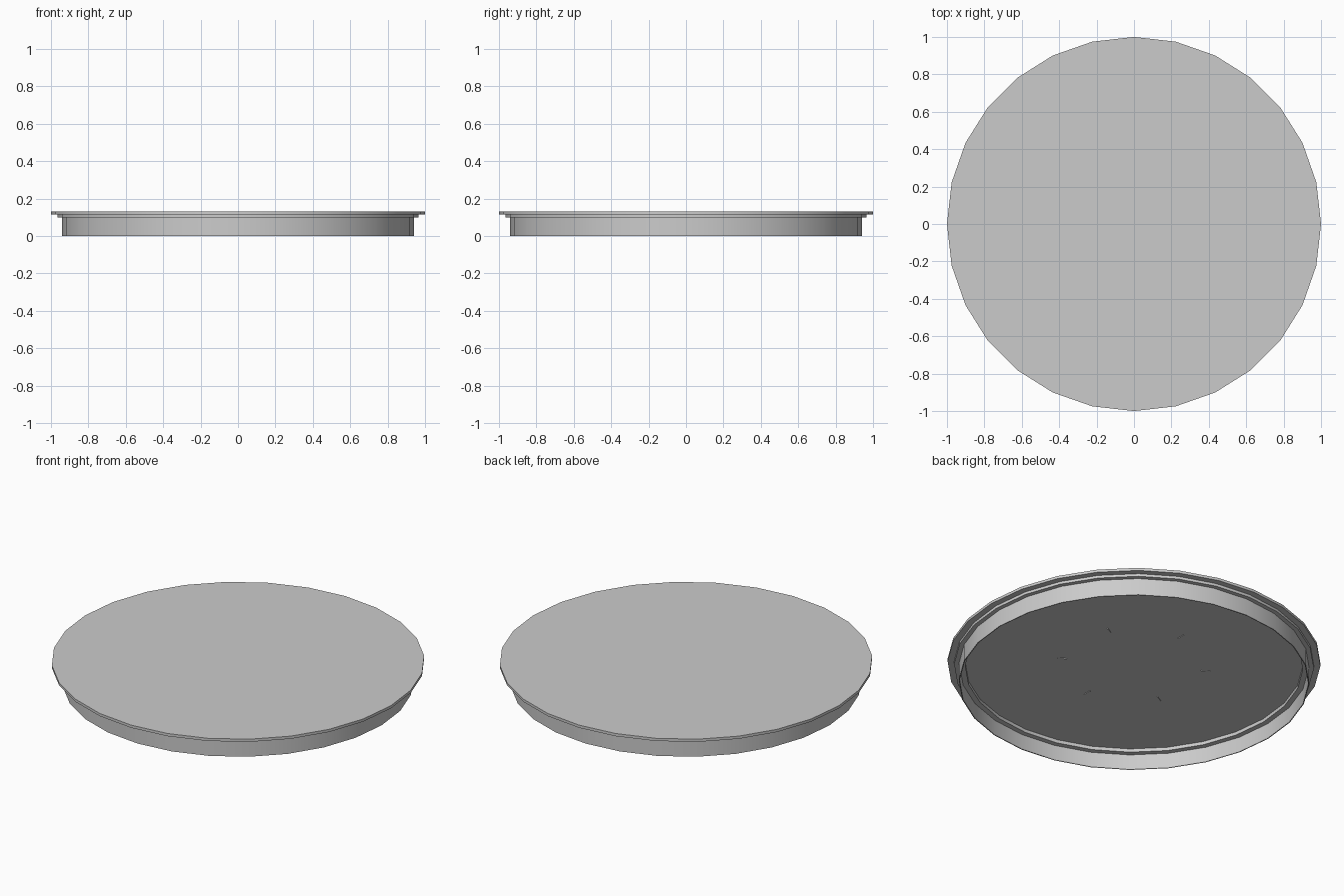
import bpy
import bmesh
from math import radians, pi, cos, sin
from mathutils import Matrix

SIDES = 28

cube = bpy.data.objects.get("Cube")
if cube:
    bpy.data.objects.remove(cube, do_unlink=True)


def add_object(name, bm):
    mesh = bpy.data.meshes.new(name)
    bm.to_mesh(mesh)
    bm.free()
    obj = bpy.data.objects.new(name, mesh)
    bpy.context.collection.objects.link(obj)
    return obj


def lathe(name, profile):
    """Revolve an (r, z) profile and cap its open ends with flat discs."""
    bm = bmesh.new()
    verts = [bm.verts.new((r, 0, z)) for r, z in profile]
    edges = [bm.edges.new(pair) for pair in zip(verts, verts[1:])]
    bmesh.ops.spin(bm, geom=verts + edges, axis=(0, 0, 1), cent=(0, 0, 0),
                   angle=2 * pi, steps=SIDES, use_merge=True)
    bmesh.ops.remove_doubles(bm, verts=bm.verts, dist=0.0001)
    bmesh.ops.holes_fill(bm, edges=[e for e in bm.edges if e.is_boundary], sides=0)
    bmesh.ops.recalc_face_normals(bm, faces=bm.faces)
    return add_object(name, bm)


# Shallow lid: stepped flange outside, thin skirt, stepped recess underneath
lid = lathe("lid", [
    (1.0, 0.132), (1.0, 0.116),       # flange
    (0.965, 0.116), (0.965, 0.1),     # lower lip
    (0.94, 0.1), (0.94, 0.0),         # skirt outside
    (0.935, 0.0), (0.935, 0.09),      # skirt inside
    (0.905, 0.09), (0.905, 0.11),     # recess step up to the ceiling
])
bpy.context.view_layer.objects.active = lid
lid.select_set(True)
bpy.ops.object.shade_smooth_by_angle(angle=radians(30))

# Six tiny radial ribs on the underside
bm = bmesh.new()
for i in range(6):
    a = radians(30 + 60 * i)
    place = (Matrix.Translation((0.39 * cos(a), 0.39 * sin(a), 0.109))
             @ Matrix.Rotation(a, 4, 'Z')
             @ Matrix.Diagonal((0.05, 0.006, 0.006, 1)))
    bmesh.ops.create_cube(bm, size=1, matrix=place)
add_object("underside_ribs", bm)
